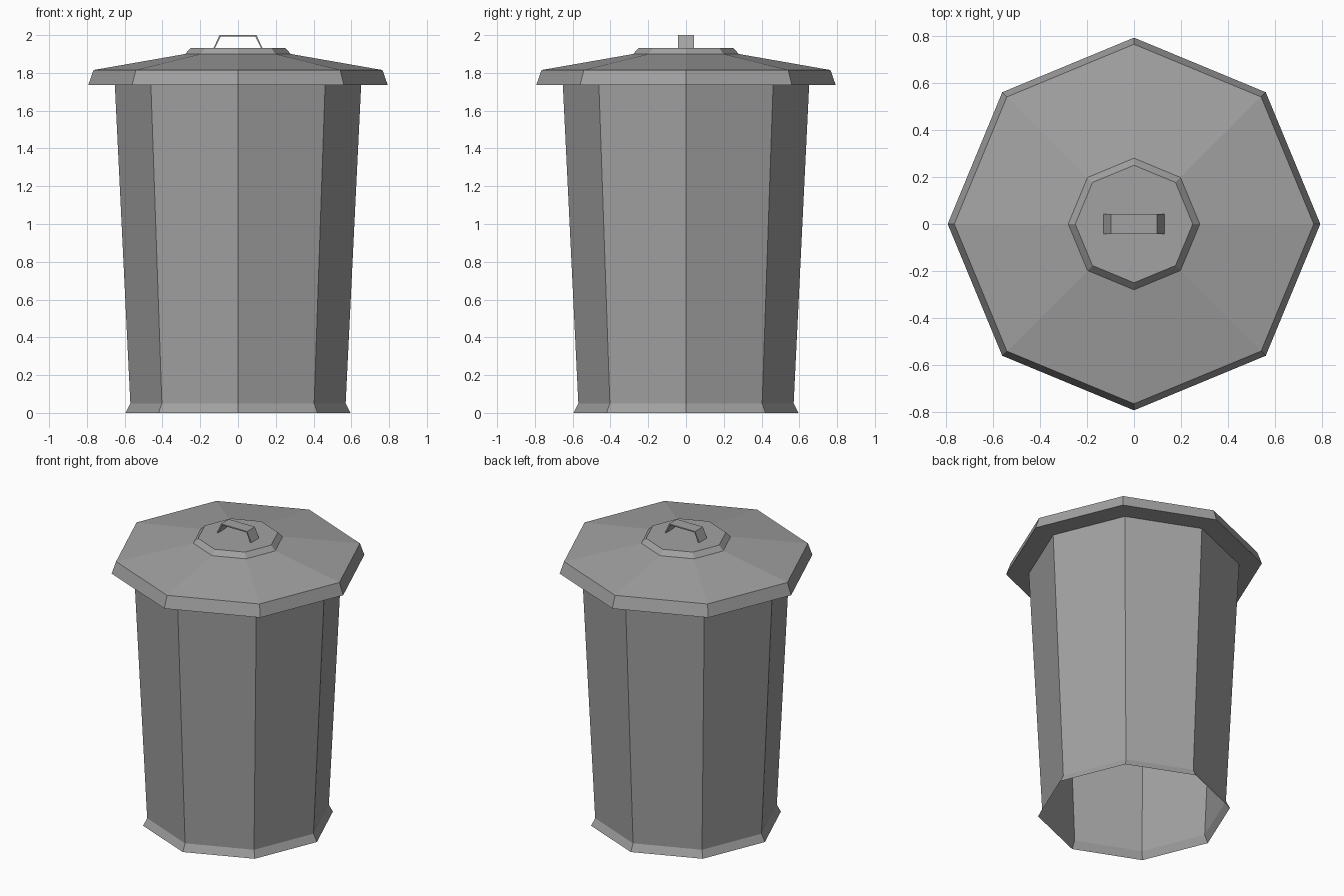
import bpy, bmesh, math

if "Cube" in bpy.data.objects:
    bpy.data.objects.remove(bpy.data.objects["Cube"])

SIDES = 8

metal = bpy.data.materials.new("grey metal")
metal.diffuse_color = (0.36, 0.36, 0.36, 1)
metal.use_nodes = True
metal.node_tree.nodes["Principled BSDF"].inputs["Base Color"].default_value = metal.diffuse_color


def finish(name, bm):
    mesh = bpy.data.meshes.new(name)
    bm.to_mesh(mesh)
    bm.free()
    mesh.materials.append(metal)
    obj = bpy.data.objects.new(name, mesh)
    bpy.context.collection.objects.link(obj)
    return obj


def lathe(name, profile, cap=False):
    """Eight-sided shell from (radius, height) pairs, outer side first."""
    bm = bmesh.new()
    rings = []
    for r, z in profile:
        rings.append([bm.verts.new((r * math.cos(math.tau * i / SIDES),
                                    r * math.sin(math.tau * i / SIDES), z))
                      for i in range(SIDES)])
    for low, high in zip(rings, rings[1:]):
        for i in range(SIDES):
            j = (i + 1) % SIDES
            bm.faces.new((low[i], low[j], high[j], high[i]))
    if cap:
        bm.faces.new(rings[-1])
    return finish(name, bm)


# Tapered can, open underneath, with a flared foot
lathe("can_body", [(0.595, 0), (0.57, 0.05), (0.652, 1.735)])

# Lid: flat underside ring, slanted rim, sloping roof, raised centre
lathe("lid", [(0.652, 1.735), (0.793, 1.735), (0.765, 1.815),
              (0.28, 1.90), (0.25, 1.932)], cap=True)

# Handle: thin bent strip
outer = [(-0.13, 1.93), (-0.098, 2.0), (0.098, 2.0), (0.13, 1.93)]
inner = [(0.122, 1.93), (0.092, 1.992), (-0.092, 1.992), (-0.122, 1.93)]
bm = bmesh.new()
front, back = [[bm.verts.new((x, y, z)) for x, z in outer + inner]
               for y in (-0.042, 0.042)]
n = len(front)
for i in range(n):
    j = (i + 1) % n
    bm.faces.new((front[i], front[j], back[j], back[i]))
for i in range(3):
    for side in (front, back):
        bm.faces.new((side[i], side[i + 1], side[n - 2 - i], side[n - 1 - i]))
bmesh.ops.recalc_face_normals(bm, faces=bm.faces)
finish("lid_handle", bm)
